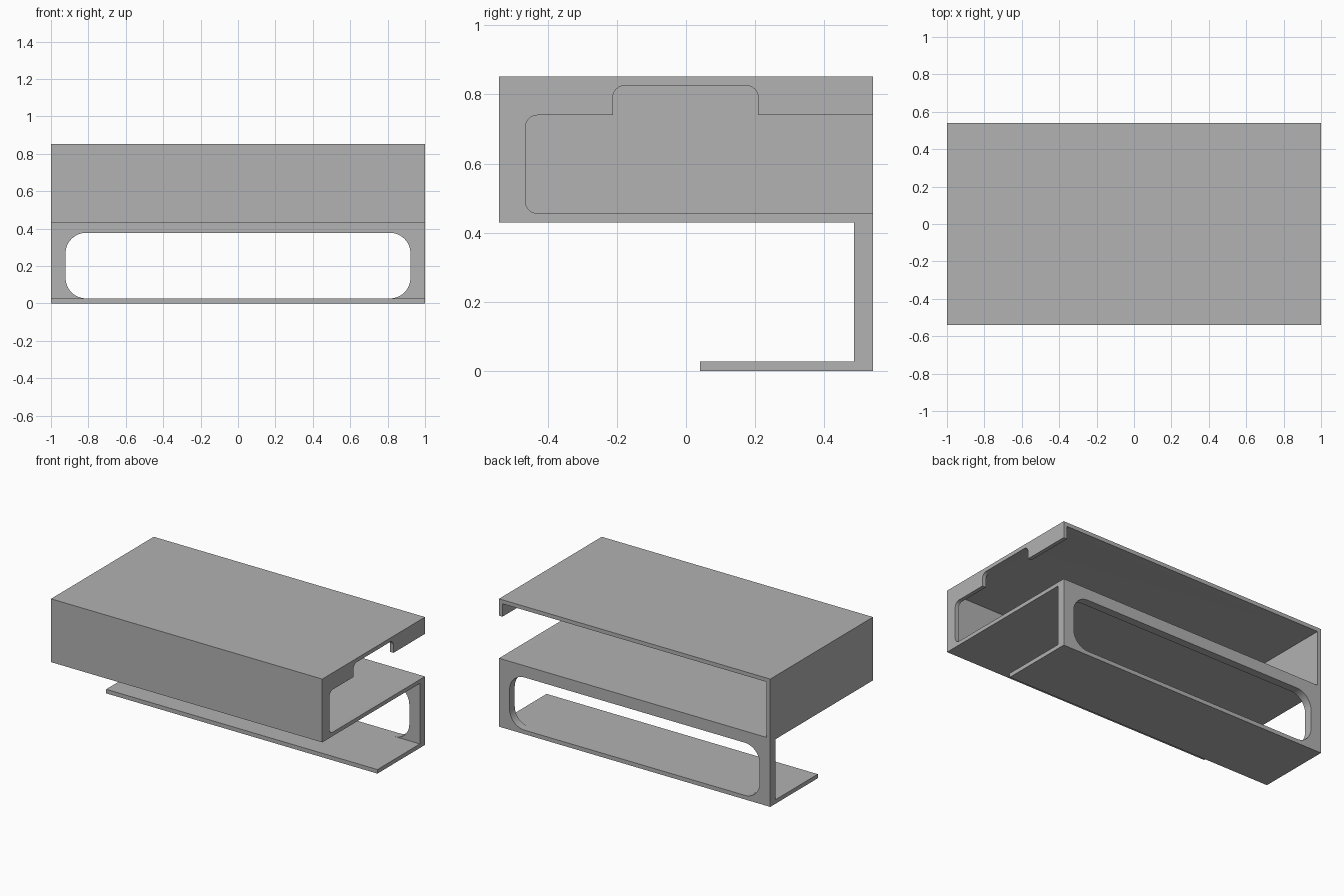
import bpy, bmesh, math
from mathutils import Vector

cube = bpy.data.objects.get("Cube")
if cube:
    bpy.data.objects.remove(cube, do_unlink=True)

HALF_W, HALF_D, HEIGHT = 1.0, 0.541, 0.852
WALL = 0.026           # housing wall thickness
SHELF = 0.43           # underside of the housing
PLATE = 0.027          # bottom plate thickness
PANEL_Y = 0.487        # front face of the rear panel
PAST = 0.7             # how far cutters run past the back

grey = bpy.data.materials.new("plain grey")
grey.use_nodes = True
grey.diffuse_color = (0.445, 0.445, 0.445, 1)
grey.node_tree.nodes["Principled BSDF"].inputs["Base Color"].default_value = grey.diffuse_color


def fillet(corners, steps=8):
    """Outline from (u, v, radius) corners, with right-angled corners rounded."""
    out = []
    for i, (u, v, r) in enumerate(corners):
        p = Vector((u, v))
        if r == 0:
            out.append(p)
            continue
        a = (Vector(corners[i - 1][:2]) - p).normalized() * r
        b = (Vector(corners[(i + 1) % len(corners)][:2]) - p).normalized() * r
        for k in range(steps + 1):
            t = k / steps * math.pi / 2
            out.append(p + a * (1 - math.sin(t)) + b * (1 - math.cos(t)))
    return out


def prism(name, outline, axis, start, end):
    """Extrude a yz outline along x, or an xz outline along y."""
    bm = bmesh.new()
    place = (lambda p: (start, p.x, p.y)) if axis == "x" else (lambda p: (p.x, start, p.y))
    face = bm.faces.new([bm.verts.new(place(p)) for p in outline])
    moved = bmesh.ops.extrude_face_region(bm, geom=[face])["geom"]
    step = Vector((end - start, 0, 0) if axis == "x" else (0, end - start, 0))
    bmesh.ops.translate(bm, vec=step, verts=[g for g in moved if isinstance(g, bmesh.types.BMVert)])
    bmesh.ops.recalc_face_normals(bm, faces=bm.faces)
    mesh = bpy.data.meshes.new(name)
    bm.to_mesh(mesh)
    bm.free()
    mesh.materials.append(grey)
    obj = bpy.data.objects.new(name, mesh)
    bpy.context.collection.objects.link(obj)
    return obj


def cut(body, cutter):
    """Subtract the cutter for good and remove it."""
    cutter.hide_render = True
    mod = body.modifiers.new(cutter.name, "BOOLEAN")
    mod.operation, mod.solver, mod.object = "DIFFERENCE", "EXACT", cutter
    bpy.ops.object.select_all(action="DESELECT")
    body.select_set(True)
    bpy.context.view_layer.objects.active = body
    bpy.ops.object.modifier_apply(modifier=mod.name)
    bpy.data.objects.remove(cutter, do_unlink=True)


# Body: housing, rear panel and bottom plate share one side profile
side = [(-HALF_D, SHELF), (PANEL_Y, SHELF), (PANEL_Y, PLATE), (0.04, PLATE),
        (0.04, 0), (HALF_D, 0), (HALF_D, HEIGHT), (-HALF_D, HEIGHT)]
body = prism("shelf_body", [Vector(p) for p in side], "x", -HALF_W, HALF_W)

# Housing cavity, open at the back
floor, ceiling = SHELF + WALL, HEIGHT - WALL
inner = [(WALL - HALF_D, floor), (PAST, floor), (PAST, ceiling), (WALL - HALF_D, ceiling)]
cut(body, prism("cavity_cutter", [Vector(p) for p in inner], "x", WALL - HALF_W, HALF_W - WALL))

# Stepped opening in the left end wall
r = 0.035
opening = fillet([(-0.465, floor, r), (PAST, floor, 0), (PAST, 0.74, 0), (0.209, 0.74, 0),
                  (0.209, ceiling, r), (-0.212, ceiling, r), (-0.212, 0.74, 0), (-0.465, 0.74, r)])
cut(body, prism("end_opening_cutter", opening, "x", HALF_W - 2 * WALL, HALF_W + WALL))

# Long rounded slot through the rear panel
slot = fillet([(s * 0.922, z, 0.11) for s, z in
               ((-1, PLATE), (1, PLATE), (1, 0.378), (-1, 0.378))], 12)
cut(body, prism("slot_cutter", slot, "y", PANEL_Y - 0.1, PAST))

bpy.ops.object.shade_smooth_by_angle(angle=math.radians(30))
